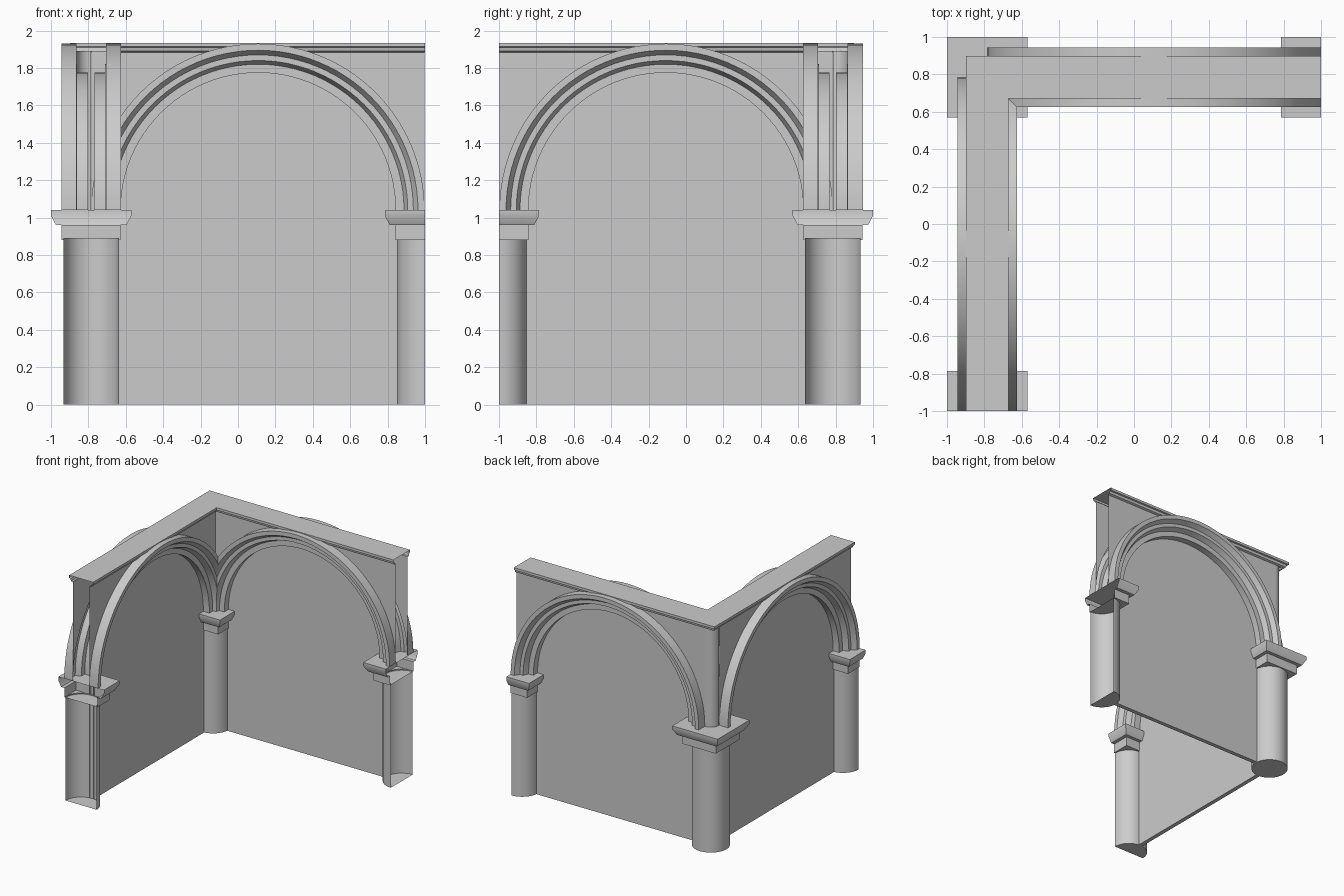
import bpy, bmesh
from math import pi, sin, cos, sqrt, radians
from mathutils import Vector

if "Cube" in bpy.data.objects:
    bpy.data.objects.remove(bpy.data.objects["Cube"])

C = 0.785            # wall centreline: y = C for one wing, x = -C for the other
MID = (1 - C) / 2    # arch centre
SPRING = 1.04        # arch springing height
R = 0.89             # outer arch radius
WALL = 0.078         # spandrel half thickness
TOP = 1.935
SEG = 48


def grid(bm, rows):
    """Skin quads between successive rows of points."""
    vs = [[bm.verts.new(p) for p in row] for row in rows]
    for a, b in zip(vs, vs[1:]):
        for i in range(len(a) - 1):
            bm.faces.new((a[i], a[i + 1], b[i + 1], b[i]))


def finish(name, bm, angle=30):
    """Trim the end at x=1 and the mitre at x+y=0, then reflect into the other wing."""
    bmesh.ops.remove_doubles(bm, verts=bm.verts, dist=1e-5)
    bmesh.ops.recalc_face_normals(bm, faces=bm.faces)
    for co, no in (((1, 0, 0), (1, 0, 0)), ((0, 0, 0), (-1, -1, 0))):
        bmesh.ops.bisect_plane(bm, geom=bm.verts[:] + bm.edges[:] + bm.faces[:], dist=1e-5,
                               plane_co=Vector(co), plane_no=Vector(no).normalized(),
                               clear_outer=True)
    dup = bmesh.ops.duplicate(bm, geom=bm.verts[:] + bm.edges[:] + bm.faces[:])["geom"]
    for e in dup:
        if isinstance(e, bmesh.types.BMVert):
            x, y, z = e.co
            e.co = (-y, -x, z)
    bmesh.ops.reverse_faces(bm, faces=[e for e in dup if isinstance(e, bmesh.types.BMFace)])
    bmesh.ops.remove_doubles(bm, verts=bm.verts, dist=1e-4)
    me = bpy.data.meshes.new(name)
    bm.to_mesh(me)
    bm.free()
    ob = bpy.data.objects.new(name, me)
    bpy.context.collection.objects.link(ob)
    bpy.ops.object.select_all(action='DESELECT')
    ob.select_set(True)
    bpy.context.view_layer.objects.active = ob
    bpy.ops.object.shade_smooth_by_angle(angle=radians(angle))


def lathe(bm, x, profile, sides, turn=0.0, k=1.0):
    """Revolve (radius, height) points around a vertical axis on the centreline."""
    grid(bm, [[(x + k * r * cos(a), C + k * r * sin(a), z) for r, z in profile]
              for a in (turn + 2 * pi * i / sides for i in range(sides + 1))])


# round columns with closed bases: full at the corner, halved at the ends
bm = bmesh.new()
for x in (-C, 1):
    lathe(bm, x, [(0, 0), (0.148, 0), (0.148, 0.89)], 32)
finish("columns", bm)

# square capitals with flared top slab
bm = bmesh.new()
for x in (-C, 1):
    lathe(bm, x, [(0, 0.88), (0.158, 0.88), (0.158, 0.96), (0.188, 0.96),
                  (0.215, 1.01), (0.215, SPRING), (0, SPRING)], 4, pi / 4, sqrt(2))
finish("capitals", bm)

# stepped arch mouldings, both faces of the wall
bm = bmesh.new()
arch = [(R, WALL), (R, 0.16), (0.855, 0.16), (0.83, 0.12), (0.80, 0.12),
        (0.78, 0.075), (0.735, 0.075), (0.735, 0.018)]
for s in (-1, 1):
    grid(bm, [[(MID + r * cos(a), C + s * d, SPRING + r * sin(a)) for r, d in arch]
              for a in (pi * i / SEG for i in range(SEG + 1))])
finish("arch_mouldings", bm)

# spandrel walls above the arches, with a rounded outer corner
bm = bmesh.new()
for s in (-1, 1):
    grid(bm, [[(MID + R * cos(a), C + s * WALL, min(SPRING + R * sin(a), 1.88)),
               (MID + R * cos(a), C + s * WALL, 1.89)]
              for a in (pi * i / SEG for i in range(SEG + 1))])
grid(bm, [[(-C + WALL * cos(a), C + WALL * sin(a), z) for z in (SPRING, 1.89)]
          for a in (pi / 2 + pi / 4 * i / 5 for i in range(6))])
finish("spandrel_walls", bm)

# thin infill panels under the arches
bm = bmesh.new()
P = 0.75
xs = [(P * cos(pi * i / SEG), P * sin(pi * i / SEG)) for i in range(SEG + 1)]
grid(bm, [[(MID + x, C - 0.018, SPRING + h), (MID + x, C - 0.018, 0),
           (MID + x, C + 0.018, 0), (MID + x, C + 0.018, SPRING + h)] for x, h in xs])
finish("infill_panels", bm)

# mitred cornice along the top
bm = bmesh.new()
half = [(WALL, 1.883), (0.095, 1.89), (0.1, 1.91), (0.113, 1.914), (0.113, TOP)]
prof = half + [(-d, z) for d, z in reversed(half)]
grid(bm, [[(x, C + d, z) for d, z in prof] for x in (-1.2, 1.0)])
finish("cornice", bm)
